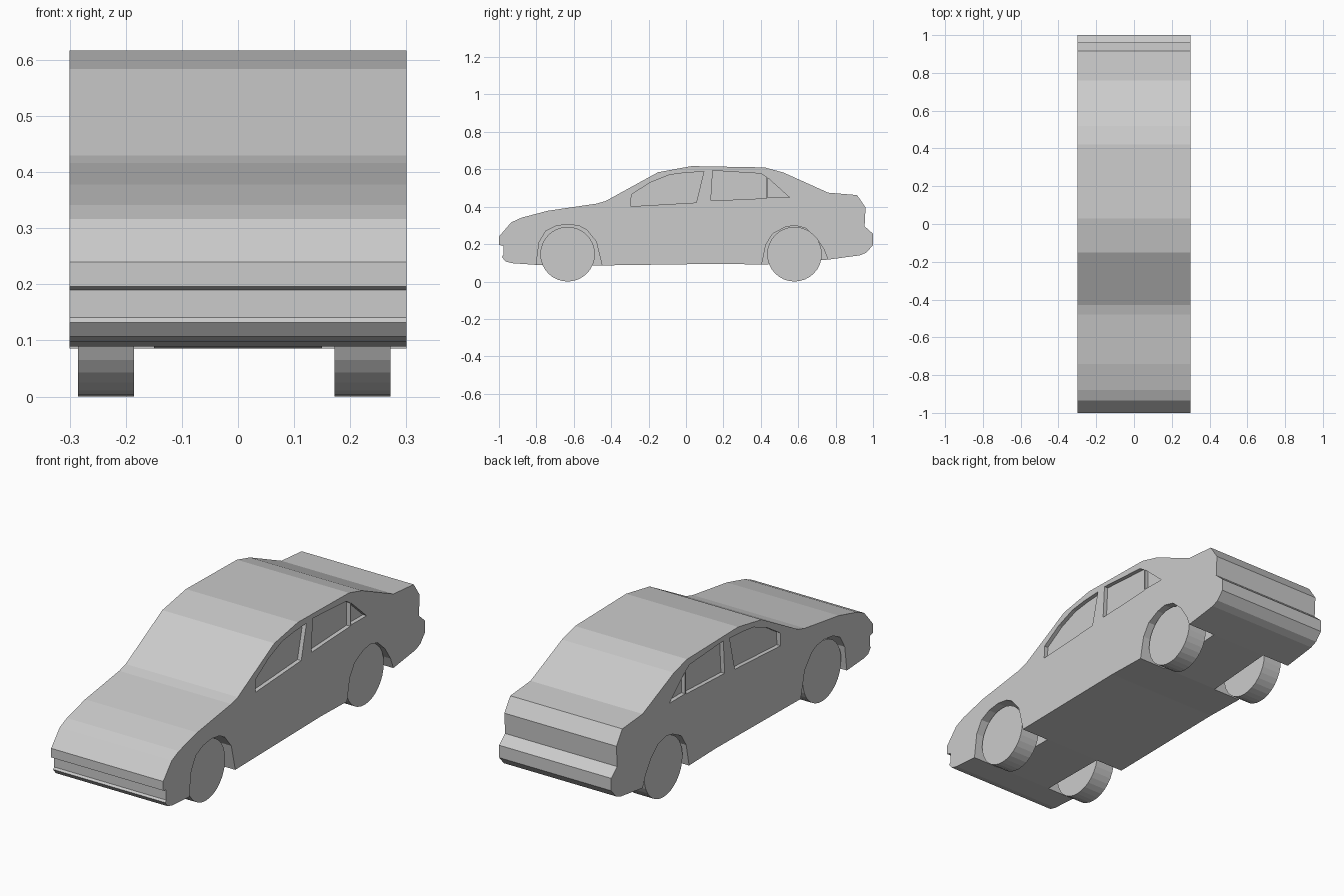
import bpy, math

cube = bpy.data.objects.get("Cube")
if cube:
    bpy.data.objects.remove(cube, do_unlink=True)

# One plain grey for everything
grey = bpy.data.materials.new("plain grey")
grey.use_nodes = True
colour = (0.6, 0.6, 0.6, 1)
grey.diffuse_color = colour
grey.node_tree.nodes["Principled BSDF"].inputs["Base Color"].default_value = colour


def prism(name, profile, x0, x1):
    """Extrude a side profile of (y, z) points from x0 to x1."""
    n = len(profile)
    area = sum(profile[i - 1][0] * profile[i][1] - profile[i][0] * profile[i - 1][1]
               for i in range(n))
    pts = profile if area > 0 else profile[::-1]
    verts = [(x, y, z) for x in (x0, x1) for y, z in pts]
    faces = [list(range(n))[::-1], list(range(n, n + n))]
    faces += [(i, (i + 1) % n, (i + 1) % n + n, i + n) for i in range(n)]
    mesh = bpy.data.meshes.new(name)
    mesh.from_pydata(verts, [], faces)
    mesh.materials.append(grey)
    obj = bpy.data.objects.new(name, mesh)
    bpy.context.collection.objects.link(obj)
    return obj


def carve(target, profile, inner, outer=0.35):
    """Cut the same pocket into both sides of the target."""
    for x0, x1 in ((inner, outer), (-outer, -inner)):
        cutter = prism("cutter", profile, x0, x1)
        cutter.hide_render = True
        mod = target.modifiers.new("pocket", "BOOLEAN")
        mod.operation = "DIFFERENCE"
        mod.solver = "EXACT"
        mod.object = cutter
        bpy.context.view_layer.objects.active = target
        bpy.ops.object.modifier_apply(modifier=mod.name)
        bpy.data.objects.remove(cutter, do_unlink=True)


# Body: side profile running over the floor, tail, roof, bonnet and nose
body = prism("body", [
    (-.93, .098), (-.8, .089), (-.45, .086), (.2, .095), (.41, .09), (.76, .117),
    (.93, .14), (.965, .155), (1, .195), (1, .255), (.955, .295), (.96, .395),
    (.915, .462), (.76, .475), (.52, .583), (.42, .61), (.03, .617), (-.15, .584),
    (-.43, .43), (-.48, .416), (-.74, .378), (-.88, .341), (-.935, .316),
    (-1, .24), (-1, .196), (-.977, .19), (-.977, .141), (-.985, .132),
    (-.965, .107)], -.3, .3)

# Wheel arches
carve(body, [(-.805, .04), (-.8, .1), (-.785, .21), (-.75, .27), (-.695, .297),
             (-.63, .306), (-.57, .297), (-.53, .275), (-.48, .214), (-.45, .09),
             (-.445, .04)], .15)
carve(body, [(.4, .04), (.405, .09), (.427, .198), (.465, .257), (.53, .29),
             (.58, .3), (.64, .285), (.695, .235), (.738, .171), (.76, .115),
             (.765, .04)], .15)

# Recessed front door, rear door and quarter windows
carve(body, [(-.295, .402), (-.292, .465), (-.19, .53), (-.09, .57), (0, .582),
             (.095, .587), (.055, .422)], .28)
carve(body, [(.133, .432), (.143, .593), (.4, .577), (.43, .557), (.43, .445)], .28)
carve(body, [(.436, .555), (.555, .448), (.436, .449)], .28)

# Wheels
RADIUS = .146
for end, y in (("front", -.633), ("rear", .58)):
    for side, x in (("left", .222), ("right", -.235)):
        bpy.ops.mesh.primitive_cylinder_add(
            vertices=32, radius=RADIUS, depth=.1, location=(x, y, RADIUS),
            rotation=(0, math.pi / 2, 0))
        wheel = bpy.context.object
        wheel.name = f"{end}_{side}_wheel"
        wheel.data.materials.append(grey)
